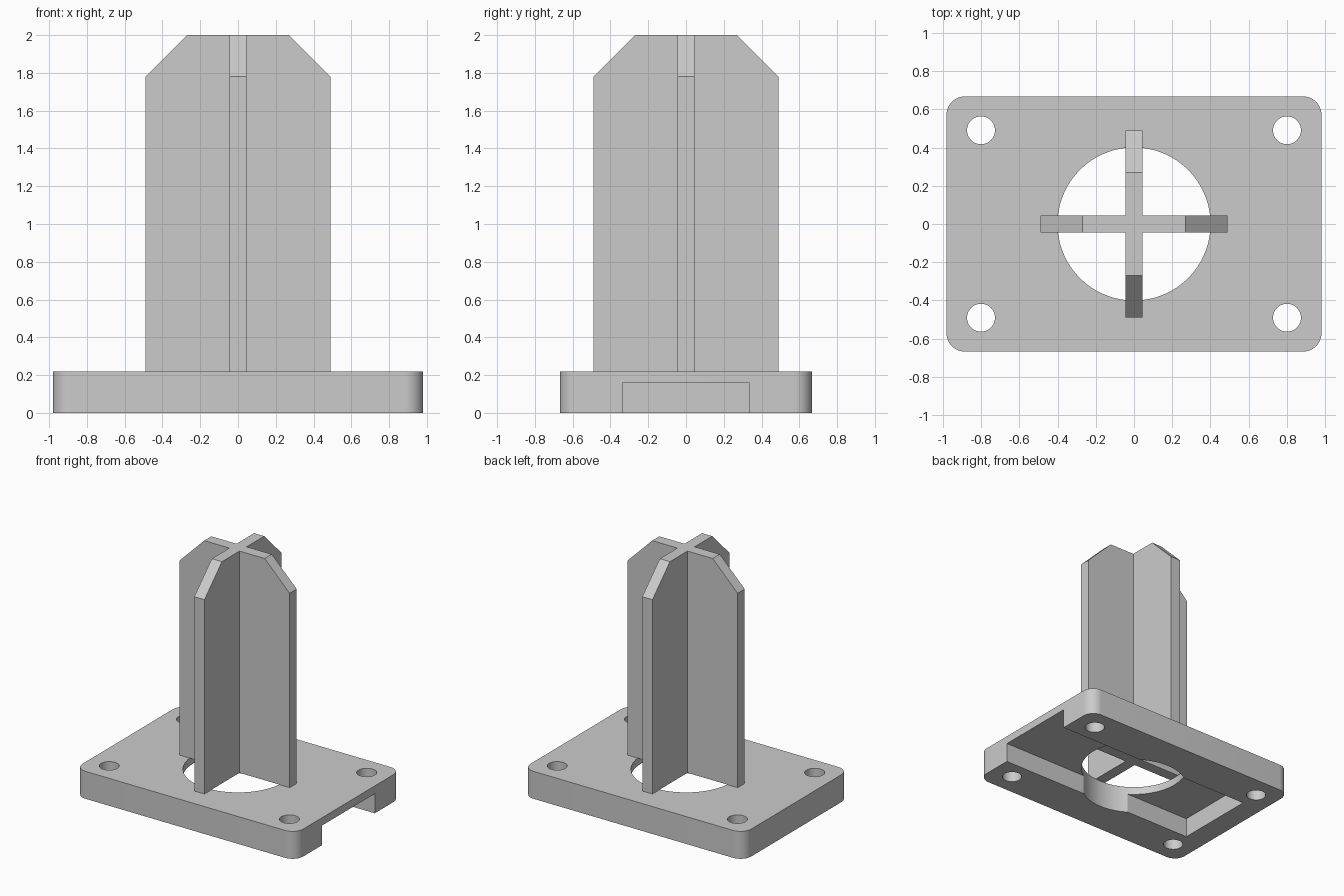
import bpy, bmesh, math
from mathutils import Vector

if "Cube" in bpy.data.objects:
    bpy.data.objects.remove(bpy.data.objects["Cube"])

PLATE_X, PLATE_Y, PLATE_TOP = 0.98, 0.667, 0.22
CORNER = 0.095

grey = bpy.data.materials.new("plain grey")
grey.use_nodes = True
grey.diffuse_color = (0.6, 0.6, 0.6, 1)
grey.node_tree.nodes["Principled BSDF"].inputs["Base Color"].default_value = (0.6, 0.6, 0.6, 1)


def prism(name, points, direction):
    """Extrude a closed outline along a direction."""
    bm = bmesh.new()
    face = bm.faces.new([bm.verts.new(p) for p in points])
    ext = bmesh.ops.extrude_face_region(bm, geom=[face])
    moved = [v for v in ext["geom"] if isinstance(v, bmesh.types.BMVert)]
    bmesh.ops.translate(bm, verts=moved, vec=Vector(direction))
    bmesh.ops.recalc_face_normals(bm, faces=bm.faces)
    mesh = bpy.data.meshes.new(name)
    bm.to_mesh(mesh)
    bm.free()
    mesh.materials.append(grey)
    obj = bpy.data.objects.new(name, mesh)
    bpy.context.collection.objects.link(obj)
    return obj


def arc(cx, cy, r, start, end, steps, z):
    angles = [start + (end - start) * i / steps for i in range(steps + 1)]
    return [(cx + r * math.cos(a), cy + r * math.sin(a), z) for a in angles]


def cylinder(name, x, y, r, sides):
    ring = arc(x, y, r, 0, math.tau, sides, -0.1)[:-1]
    return prism(name, ring, (0, 0, PLATE_TOP + 0.2))


def combine(target, other, operation):
    """Apply a boolean and discard the helper object."""
    mod = target.modifiers.new(operation, 'BOOLEAN')
    mod.object, mod.operation, mod.solver = other, operation, 'EXACT'
    bpy.context.view_layer.objects.active = target
    bpy.ops.object.modifier_apply(modifier=mod.name)
    bpy.data.objects.remove(other)


# Base plate with rounded corners
outline = []
for i, (sx, sy) in enumerate([(1, 1), (-1, 1), (-1, -1), (1, -1)]):
    start = i * math.pi / 2
    outline += arc(sx * (PLATE_X - CORNER), sy * (PLATE_Y - CORNER), CORNER,
                   start, start + math.pi / 2, 12, 0)
plate = prism("base_plate", outline, (0, 0, PLATE_TOP))

# Underside channel, open at the left end only
channel = [(-0.8, -0.335, -0.1), (1.2, -0.335, -0.1), (1.2, 0.335, -0.1), (-0.8, 0.335, -0.1)]
combine(plate, prism("channel_cutter", channel, (0, 0, 0.257)), 'DIFFERENCE')

# Central opening and four screw holes
combine(plate, cylinder("opening_cutter", 0, 0, 0.4, 96), 'DIFFERENCE')
for sx in (-1, 1):
    for sy in (-1, 1):
        combine(plate, cylinder("screw_hole_cutter", sx * 0.8, sy * 0.49, 0.073, 40), 'DIFFERENCE')

# Crossed upright fins with chamfered tops
half = [(0.49, PLATE_TOP), (0.49, 1.78), (0.268, 2.0)]
profile = half + [(-u, z) for u, z in reversed(half)]
T = 0.045
fins = prism("cross_fins", [(u, -T, z) for u, z in profile], (0, 2 * T, 0))
side_fin = prism("cross_fin_helper", [(-T, u, z) for u, z in profile], (2 * T, 0, 0))
combine(fins, side_fin, 'UNION')

# Smooth round walls, keep hard edges crisp
for obj in (plate, fins):
    bpy.ops.object.select_all(action='DESELECT')
    obj.select_set(True)
    bpy.context.view_layer.objects.active = obj
    bpy.ops.object.shade_smooth_by_angle(angle=math.radians(30))
